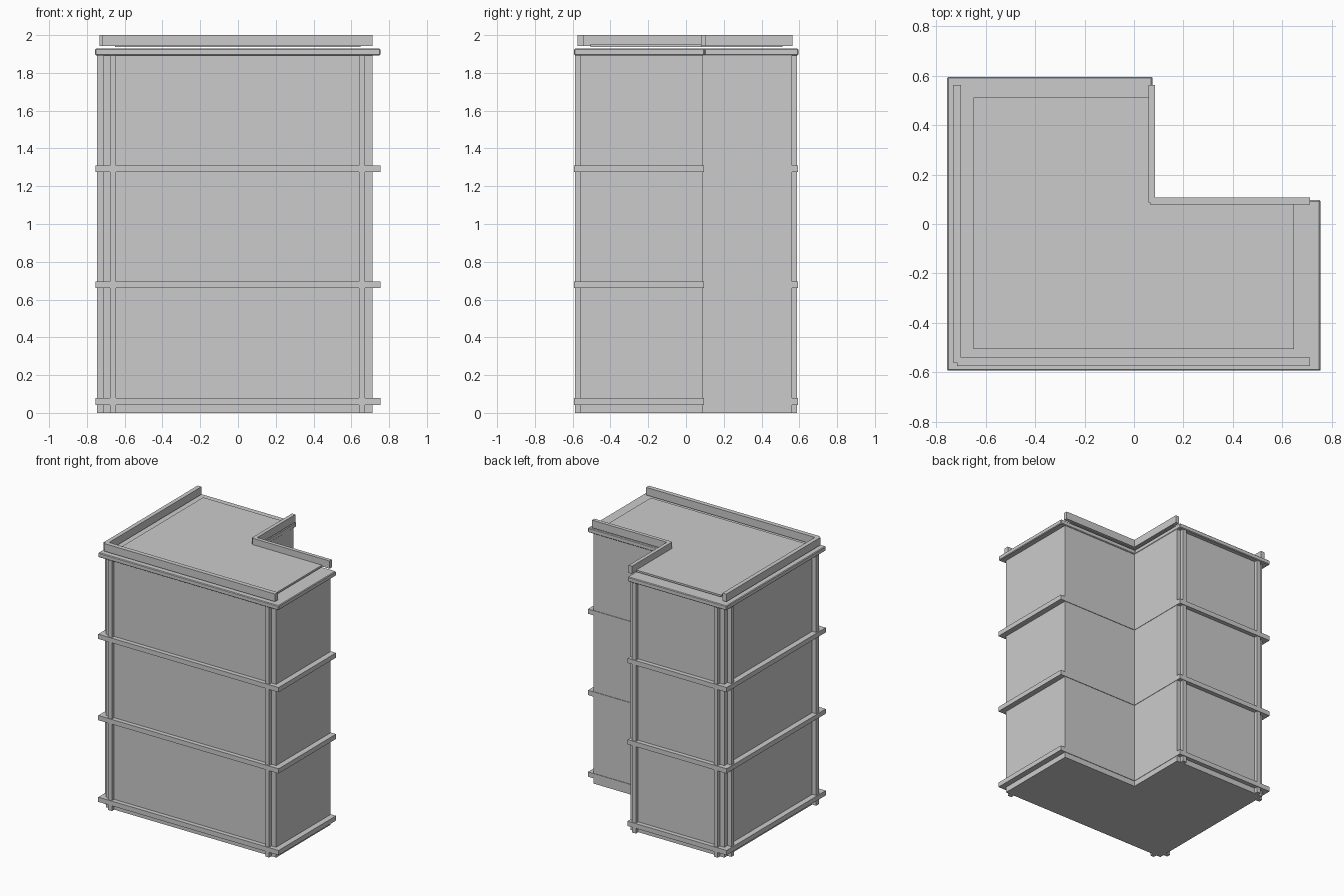
import bpy, bmesh

if "Cube" in bpy.data.objects:
    bpy.data.objects.remove(bpy.data.objects["Cube"])


def l_slab(name, x0, x1, y0, y1, nx, ny, z0, z1, bevel=0.0):
    """L-shaped prism: outer rectangle with the +x +y corner cut out at (nx, ny)."""
    pts = [(x0, y0), (x1, y0), (x1, ny), (nx, ny), (nx, y1), (x0, y1)]
    bm = bmesh.new()
    face = bm.faces.new([bm.verts.new((x, y, z0)) for x, y in pts])
    ext = bmesh.ops.extrude_face_region(bm, geom=[face])
    top = [v for v in ext["geom"] if isinstance(v, bmesh.types.BMVert)]
    bmesh.ops.translate(bm, vec=(0, 0, z1 - z0), verts=top)
    bmesh.ops.recalc_face_normals(bm, faces=bm.faces)
    return finish(name, bm, bevel)


def box(name, x0, x1, y0, y1, z0, z1):
    bm = bmesh.new()
    bmesh.ops.create_cube(bm, size=1)
    for v in bm.verts:
        v.co = ((x0 + x1) / 2 + v.co.x * (x1 - x0),
                (y0 + y1) / 2 + v.co.y * (y1 - y0),
                (z0 + z1) / 2 + v.co.z * (z1 - z0))
    return finish(name, bm)


def finish(name, bm, bevel=0.0):
    me = bpy.data.meshes.new(name)
    bm.to_mesh(me)
    bm.free()
    ob = bpy.data.objects.new(name, me)
    bpy.context.collection.objects.link(ob)
    if bevel:
        mod = ob.modifiers.new("edge_bevel", 'BEVEL')
        mod.width = bevel
        mod.segments = 1
    return ob


# main walls
l_slab("walls", -0.713, 0.712, -0.56, 0.56, 0.071, 0.09, 0.0, 1.90)

# floor bands overhanging the outer walls, almost flush in the notch
for i, z in enumerate((0.042, 0.66, 1.275)):
    l_slab(f"floor_band_{i + 1}", -0.755, 0.755, -0.593, 0.593, 0.074, 0.094, z, z + 0.036)

# cornice with softened edges
l_slab("cornice", -0.756, 0.754, -0.593, 0.595, 0.074, 0.097, 1.893, 1.928, 0.005)

# vertical pilasters near the wall ends
TOP = 1.895
for i, x in enumerate((-0.677, 0.640)):
    box(f"front_pilaster_{i + 1}", x, x + 0.032, -0.588, -0.555, 0, TOP)
for i, x in enumerate((-0.677, 0.008)):
    box(f"back_pilaster_{i + 1}", x, x + 0.032, 0.555, 0.588, 0, TOP)
for i, y in enumerate((-0.523, 0.491)):
    box(f"left_pilaster_{i + 1}", -0.746, -0.71, y, y + 0.032, 0, TOP)

# raised roof panel
l_slab("roof_panel", -0.65, 0.648, -0.506, 0.512, 0.072, 0.085, 1.938, 1.952)

# parapets on the front, left and notch edges
Z0, Z1 = 1.942, 2.0
box("front_parapet", -0.717, 0.712, -0.575, -0.541, Z0, Z1)
box("left_parapet", -0.732, -0.70, -0.56, 0.563, Z0, Z1)
box("notch_side_parapet", 0.058, 0.086, 0.087, 0.563, Z0, Z1)
box("notch_back_parapet", 0.065, 0.712, 0.079, 0.107, Z0, Z1)
